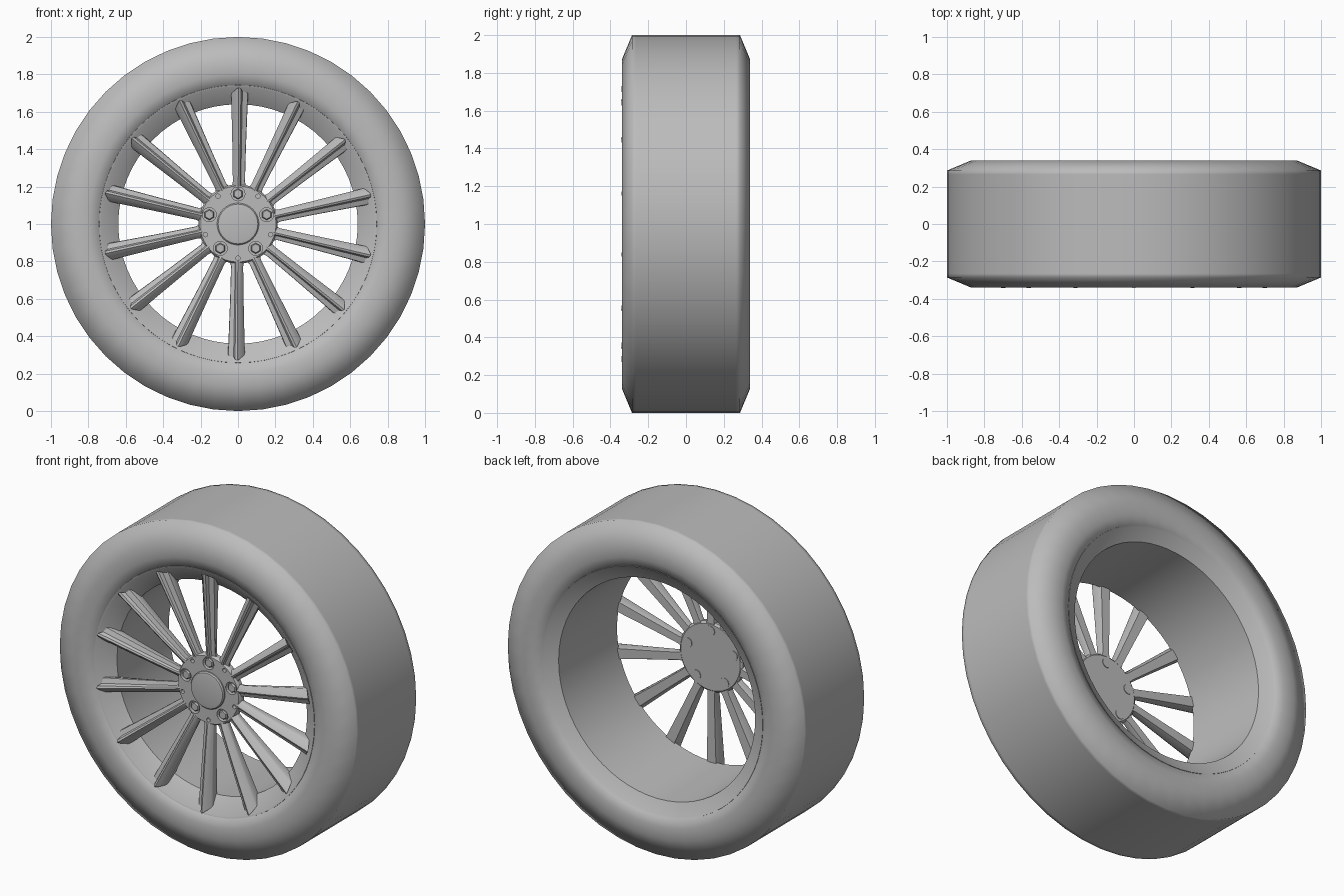
import bpy, bmesh
from math import sin, cos, pi, radians
from mathutils import Matrix, Vector

cube = bpy.data.objects.get("Cube")
if cube:
    bpy.data.objects.remove(cube, do_unlink=True)

grey = bpy.data.materials.new("plain_grey")
grey.use_nodes = True
COLOUR = (0.5, 0.5, 0.5, 1)
grey.diffuse_color = COLOUR
grey.node_tree.nodes["Principled BSDF"].inputs["Base Color"].default_value = COLOUR


def finish(name, bm, angle=30):
    """Turn a bmesh into an object; the wheel axis is y at height 1."""
    bmesh.ops.recalc_face_normals(bm, faces=bm.faces[:])
    bm.transform(Matrix.Translation((0, 0, 1)))
    mesh = bpy.data.meshes.new(name)
    bm.to_mesh(mesh)
    bm.free()
    obj = bpy.data.objects.new(name, mesh)
    bpy.context.collection.objects.link(obj)
    mesh.materials.append(grey)
    if angle:
        bpy.ops.object.select_all(action='DESELECT')
        obj.select_set(True)
        bpy.context.view_layer.objects.active = obj
        bpy.ops.object.shade_smooth_by_angle(angle=radians(angle))
    return obj


def polar(r, a, y):
    """Point at radius r, clockwise angle a from the top."""
    return Vector((r * sin(a), y, r * cos(a)))


def loft(bm, rings, wrap=False):
    """Bridge equal rings of points; cap the ends unless wrapping."""
    rows = [[bm.verts.new(p) for p in ring] for ring in rings]
    pairs = list(zip(rows, rows[1:])) + ([(rows[-1], rows[0])] if wrap else [])
    for a, b in pairs:
        for i in range(len(a)):
            j = (i + 1) % len(a)
            bm.faces.new((a[i], a[j], b[j], b[i]))
    if not wrap:
        bm.faces.new(rows[0])
        bm.faces.new(rows[-1])


def lathe(name, profile, sides, wrap=False, angle=30):
    bm = bmesh.new()
    loft(bm, [[polar(r, 2 * pi * i / sides, y) for i in range(sides)]
              for r, y in profile], wrap)
    return finish(name, bm, angle)


def studs(bm, count, turn, ring, profile, sides):
    """Small turned pieces spaced evenly around the hub."""
    for k in range(count):
        centre = polar(ring, turn + 2 * pi * k / count, 0)
        loft(bm, [[centre + polar(r, 2 * pi * i / sides, y) for i in range(sides)]
                  for r, y in profile])


# Tyre: flat tread, chamfered shoulders, soft sidewalls
half = [(0.72, 0.27), (0.742, 0.322), (0.80, 0.336), (0.87, 0.34), (1.0, 0.286), (1.0, 0.265)]
lathe("tyre", half + [(r, -y) for r, y in reversed(half)], 48, True, 180)

# Rim: shallow front dish, tapering barrel, rear flange
lathe("rim", [(0.75, -0.29), (0.742, -0.325), (0.732, -0.322), (0.64, -0.25),
              (0.662, 0.28), (0.735, 0.318), (0.744, 0.325),
              (0.755, 0.29), (0.70, 0.25), (0.67, -0.2)], 64, True)

# Hub disc with bolt recesses and small pin holes
hub = lathe("hub", [(0.2, -0.235), (0.212, -0.245), (0.212, -0.27),
                    (0.203, -0.285), (0.12, -0.285)], 56)
bm = bmesh.new()
studs(bm, 5, 0, 0.161, [(0.037, -0.32), (0.037, -0.252)], 20)
studs(bm, 5, pi / 5, 0.183, [(0.012, -0.32), (0.012, -0.26)], 12)
cutter = finish("recess_cutter", bm, 0)
cutter.hide_render = True
cut = hub.modifiers.new("recesses", 'BOOLEAN')
cut.operation, cut.object, cut.solver = 'DIFFERENCE', cutter, 'EXACT'
bpy.context.view_layer.objects.active = hub
bpy.ops.object.modifier_apply(modifier=cut.name)
bpy.data.objects.remove(cutter, do_unlink=True)

# Centre cap
lathe("centre_cap", [(0.112, -0.275), (0.112, -0.293), (0.106, -0.3),
                     (0.09, -0.303)], 40)

# Hexagonal bolts, passing through to the back of the hub
bm = bmesh.new()
studs(bm, 5, 0, 0.161, [(0.029, -0.245), (0.029, -0.276), (0.023, -0.283)], 6)
studs(bm, 5, 0, 0.161, [(0.03, -0.24), (0.03, -0.231)], 16)
finish("wheel_bolts", bm)

# Spokes: ridged blades that deepen and widen toward the rim
# (sideways offset, depth fraction from back to ridge)
SECTION = [(-0.03, 0), (-0.04, 0.5), (-0.036, 0.62), (-0.012, 0.9), (0, 1),
           (0.012, 0.94), (0.02, 0.74), (0.048, 0.62), (0.05, 0.5), (0.032, 0)]
# (radius, width factor, depth)
STATIONS = [(0.195, 0.9, 0.048), (0.225, 0.72, 0.055), (0.4, 0.8, 0.075), (0.655, 1.0, 0.105)]
COUNT = 14
bm = bmesh.new()
for k in range(COUNT):
    turn = Matrix.Rotation(2 * pi * k / COUNT + radians(0.3), 4, 'Y')
    rings = []
    for r, wide, deep in STATIONS:
        # the outer end leans to follow the dish
        lean = 0.075 if r > 0.6 else 0
        rings.append([turn @ Vector((x * wide, -0.238 - d * deep, r + lean * d))
                      for x, d in SECTION])
    loft(bm, rings)
finish("spokes", bm, 35)
